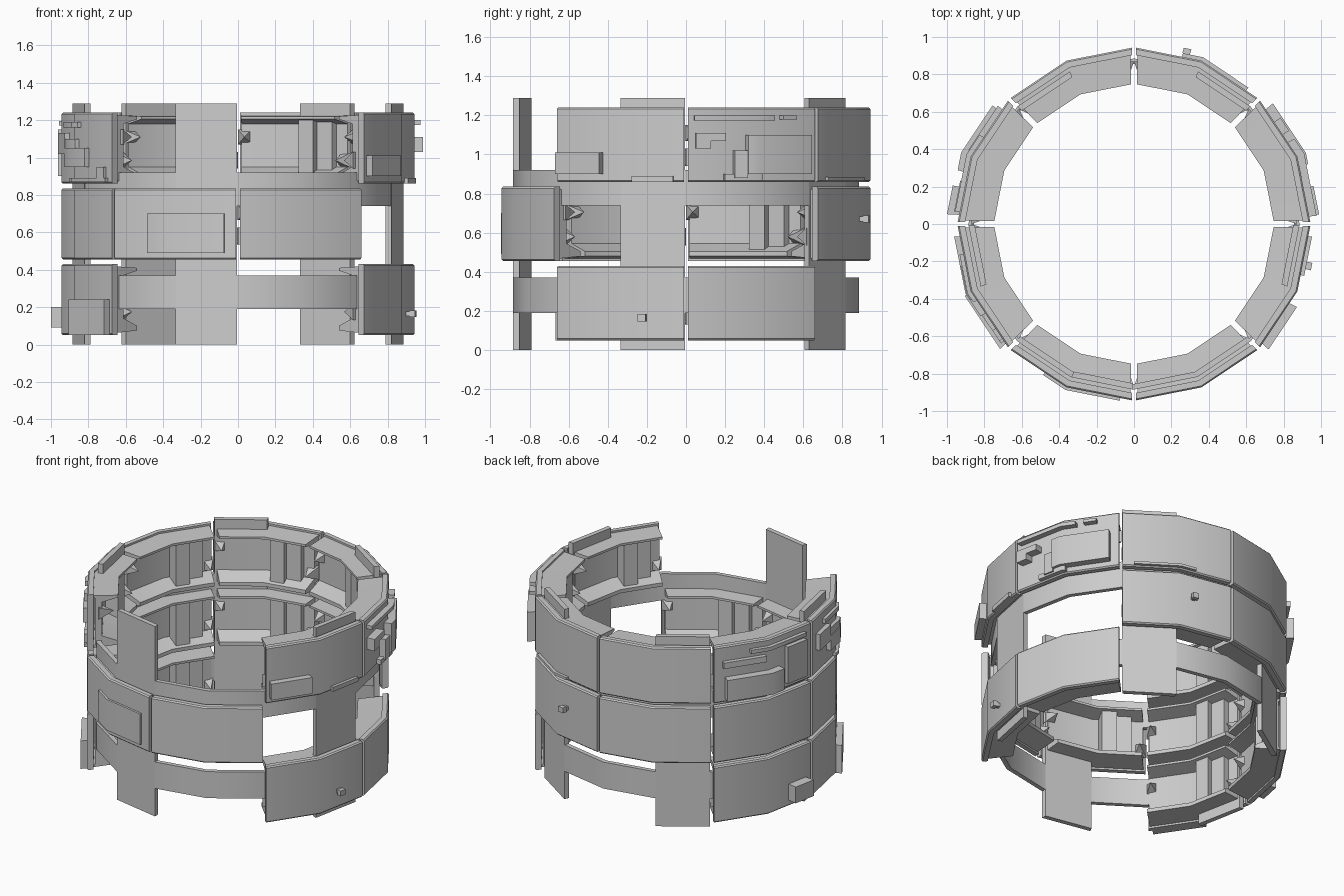
import bpy, bmesh, math
from math import radians, cos, sin

if "Cube" in bpy.data.objects:
    bpy.data.objects.remove(bpy.data.objects["Cube"])

STEP = 22.5   # the rings are 16-sided


def finish(name, bm):
    bmesh.ops.recalc_face_normals(bm, faces=bm.faces)
    me = bpy.data.meshes.new(name)
    bm.to_mesh(me)
    bm.free()
    ob = bpy.data.objects.new(name, me)
    bpy.context.collection.objects.link(ob)
    bpy.context.view_layer.objects.active = ob
    bpy.ops.object.select_all(action='DESELECT')
    ob.select_set(True)
    bpy.ops.object.shade_smooth_by_angle(angle=radians(30))
    return ob


def sweep(name, profile, a0, a1):
    """Sweep a closed (radius, z) profile from angle a0 to a1 along the 16-gon."""
    closed = a1 - a0 >= 360
    k = math.floor(a0 / STEP + 1e-6) + 1
    angles = [a0]
    while k * STEP < a1 - 0.01:
        angles.append(k * STEP)
        k += 1
    if not closed:
        angles.append(a1)
    bm = bmesh.new()
    rows = []
    for a in angles:
        # keep points on the straight polygon side
        m = (a % STEP) - STEP / 2
        f = cos(radians(STEP / 2)) / cos(radians(m))
        c, s = cos(radians(a)) * f, sin(radians(a)) * f
        rows.append([bm.verts.new((r * c, r * s, z)) for r, z in profile])
    n, p = len(rows), len(profile)
    for i in range(n if closed else n - 1):
        u, v = rows[i], rows[(i + 1) % n]
        for j in range(p):
            bm.faces.new((u[j], u[(j + 1) % p], v[(j + 1) % p], v[j]))
    if not closed:
        bm.faces.new(rows[0])
        bm.faces.new(rows[-1])
    return finish(name, bm)


def arc(name, a0, a1, r0, r1, z0, z1):
    return sweep(name, [(r0, z0), (r1, z0), (r1, z1), (r0, z1)], a0, a1)


def wedge(name, a, z0, z1):
    """Small spike pointing inward at a panel joint."""
    bm = bmesh.new()
    zm = (z0 + z1) / 2
    pts = [(.87, -2.5, z0), (.87, 2.5, z0), (.87, 2.5, z1), (.87, -2.5, z1)]
    base = [bm.verts.new((r * cos(radians(a + d)), r * sin(radians(a + d)), z)) for r, d, z in pts]
    tip = bm.verts.new((.77 * cos(radians(a)), .77 * sin(radians(a)), zm))
    bm.faces.new(base)
    for i in range(4):
        bm.faces.new((base[i], base[(i + 1) % 4], tip))
    return finish(name, bm)


# inner frame: two hoops and five posts
for i, z in enumerate((.19, .74)):
    arc(f"frame_hoop_{i}", 0, 360, .855, .885, z, z + .18)
for i, a in enumerate((45, 112.5, 180, 247.5, 337.5)):
    arc(f"frame_post_{i}", a + .3, a + STEP - .3, .853, .886, 0, 1.29)

# three tiers of curved panels, some left out
tiers = {"lower": (.05, .43, (0, 3, 4, 7)),
         "middle": (.455, .835, (1, 2, 3, 4, 5, 6)),
         "upper": (.86, 1.24, (0, 1, 2, 3, 4, 7))}
for tier, (z0, z1, slots) in tiers.items():
    for k in slots:
        a = 45 * k
        tag = f"{tier}_{k}"
        b = .008
        sweep("panel_" + tag, [(.905, z0), (.945 - b, z0), (.945, z0 + b), (.945, z1 - b),
                               (.945 - b, z1), (.905, z1)], a + .6, a + 44.4)
        # recessed tray on the inside of the panel
        sweep("liner_" + tag, [(.91, z0 + .012), (.75, z0 + .025), (.75, z0 + .05), (.85, z0 + .09),
                               (.85, z1 - .06), (.75, z1 - .035), (.75, z1 - .02), (.91, z1 - .012)][::-1]
              + [(.895, z0 + .03), (.895, z1 - .03)], a + 1.2, a + 43.8)
        # stepped inner blocks
        arc("inner_block_" + tag, a + 13, a + 20, .77, .87, z0 + .03, z1 - .03)
        arc("inner_step_" + tag, a + 6, a + 13, .81, .87, z0 + .05, z1 - .05)
        wedge("inner_spike_" + tag, a + 2.5, z0 + .08, z0 + .17)
        wedge("inner_spike_high_" + tag, a + 42.5, z1 - .17, z1 - .09)

# raised plates and bars: start angle, end angle, outer radius, z range
plates = {
    "front_plate": (239, 265.5, .96, .49, .70),
    "right_corner_box": (-43, -27, .99, .90, 1.01),
    "right_low_strip": (-17, -4, .965, .86, .89),
    "back_low_strip": (50, 74, .965, .868, .885),
    "armour_block": (19, 41, .995, .90, 1.10),
    "armour_block_step": (15, 19, .985, .88, 1.02),
    "armour_block_foot": (12, 24, .975, .868, .90),
    "armour_bar": (3, 12, 1.0, 1.07, 1.11),
    "armour_bar_end": (3, 7.5, 1.0, 1.03, 1.07),
    "armour_slit": (2.5, 28, .985, 1.175, 1.20),
    "armour_tick": (31, 36, .985, 1.18, 1.20),
    "left_back_box": (140, 163, 1.0, .885, 1.03),
    "left_back_bar": (139, 156, .975, 1.10, 1.14),
    "left_back_slit": (150, 176, .97, 1.17, 1.195),
    "left_back_column": (166, 176, .975, .90, 1.15),
    "left_block": (194, 211, .975, .95, 1.05),
    "left_block_top": (194, 205, .97, 1.05, 1.10),
    "left_bar": (184, 194, .975, 1.02, 1.13),
    "left_high_bar": (190, 206, .965, 1.16, 1.19),
    "left_foot_strip": (200, 222, .965, .868, .89),
    "left_foot_hook": (217, 221, .965, .89, .95),
    "lower_left_box": (203, 223, .985, .05, .24),
    "lower_left_back_box": (168, 177, 1.01, .09, .20),
}
for name, (a0, a1, r, z0, z1) in plates.items():
    arc(name, a0, a1, .92, r, z0, z1)

# small pegs sticking out of two panels
for i, (a, z) in enumerate(((-13.5, .165), (73, .67))):
    arc(f"peg_stem_{i}", a - .8, a + .8, .92, .99, z - .012, z + .012)
    arc(f"peg_head_{i}", a - 1.2, a + 1.2, .965, .995, z - .018, z + .018)
